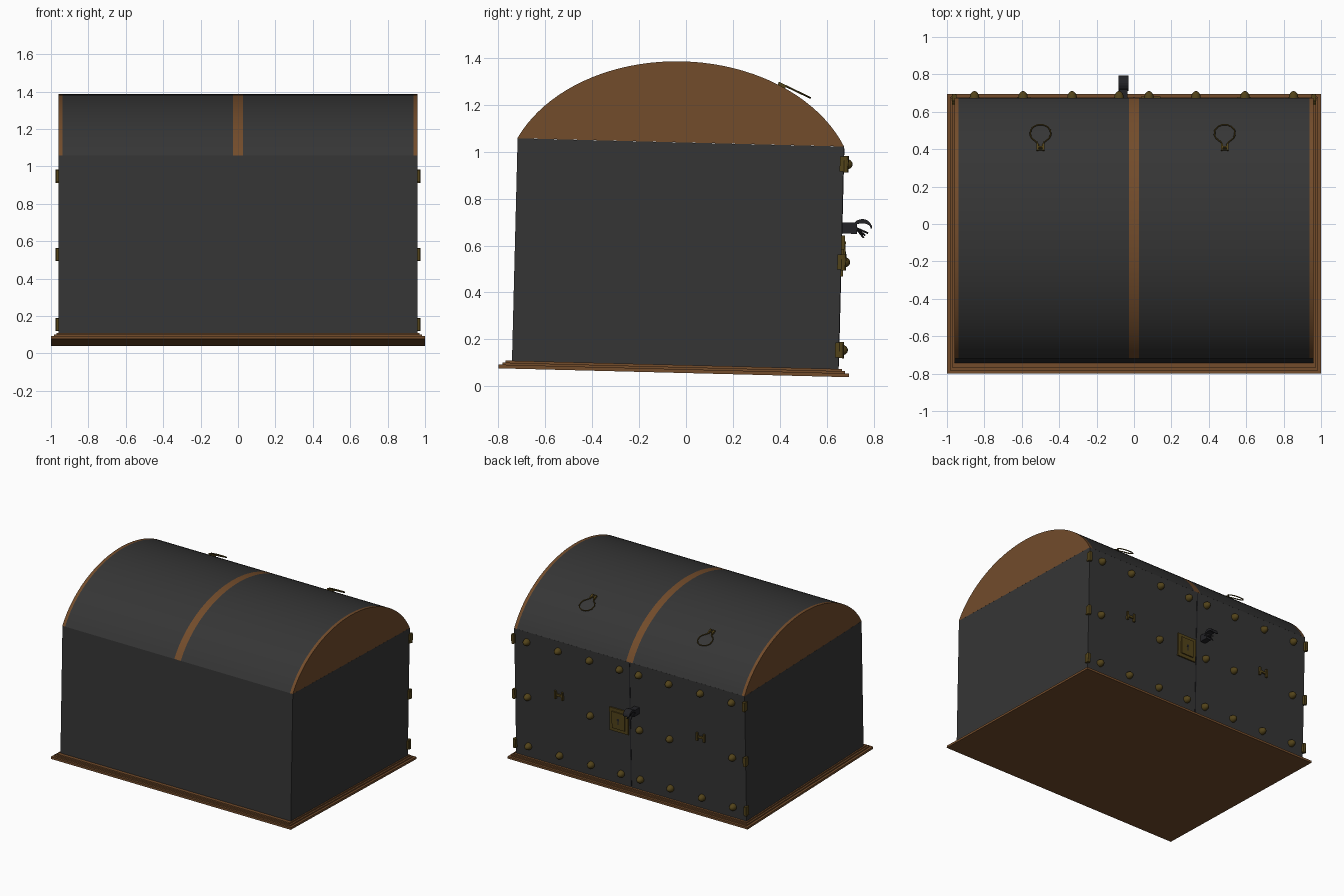
import bpy, bmesh, math
from mathutils import Matrix, Vector

if "Cube" in bpy.data.objects:
    bpy.data.objects.remove(bpy.data.objects["Cube"])

TILT = Matrix.Rotation(math.radians(-1.45), 4, 'X')   # whole chest leans slightly
CY = -0.049                                           # chest centre in y
BACK = 0.648                                          # back panel plane


def material(name, rgb):
    m = bpy.data.materials.new(name)
    m.diffuse_color = (*rgb, 1)
    m.use_nodes = True
    m.node_tree.nodes["Principled BSDF"].inputs["Base Color"].default_value = m.diffuse_color
    return m


GREY = material("charcoal_panel", (0.036, 0.036, 0.036))
WOOD = material("brown_wood", (0.17, 0.072, 0.024))
BRASS = material("dark_brass", (0.085, 0.056, 0.010))
BLACK = material("black_iron", (0.017, 0.017, 0.020))


def finish(name, bm, mats, smooth=False):
    bmesh.ops.recalc_face_normals(bm, faces=bm.faces)
    bm.transform(TILT)
    me = bpy.data.meshes.new(name)
    bm.to_mesh(me)
    bm.free()
    ob = bpy.data.objects.new(name, me)
    bpy.context.collection.objects.link(ob)
    for m in mats:
        me.materials.append(m)
    if smooth:
        bpy.ops.object.select_all(action='DESELECT')
        ob.select_set(True)
        bpy.context.view_layer.objects.active = ob
        bpy.ops.object.shade_smooth_by_angle(angle=math.radians(35))
    return ob


def add_box(bm, x0, x1, y0, y1, z0, z1):
    mat = Matrix.Translation(((x0 + x1) / 2, (y0 + y1) / 2, (z0 + z1) / 2)) @ \
        Matrix.Diagonal((x1 - x0, y1 - y0, z1 - z0, 1))
    bmesh.ops.create_cube(bm, size=1, matrix=mat)


def boxes(name, mat, *dims):
    bm = bmesh.new()
    for d in dims:
        add_box(bm, *d)
    return finish(name, bm, [mat])


def tube(name, mat, pts, r, matrix, cyclic=False):
    cu = bpy.data.curves.new(name, 'CURVE')
    cu.dimensions = '3D'
    cu.bevel_depth = r
    cu.bevel_resolution = 2
    cu.use_fill_caps = True
    sp = cu.splines.new('POLY')
    sp.points.add(len(pts) - 1)
    for p, q in zip(sp.points, pts):
        p.co = (*q, 1)
    sp.use_cyclic_u = cyclic
    tmp = bpy.data.objects.new("tmp", cu)
    bpy.context.collection.objects.link(tmp)
    dg = bpy.context.evaluated_depsgraph_get()
    me = bpy.data.meshes.new_from_object(tmp.evaluated_get(dg))
    bm = bmesh.new()
    bm.from_mesh(me)
    bm.transform(matrix)
    bpy.data.objects.remove(tmp)
    bpy.data.meshes.remove(me)
    return finish(name, bm, [mat], True)


# Stepped wooden base
for i, (hx, inset, z0, z1) in enumerate([(1.0, 0, .056, .072),
                                         (.983, .017, .072, .081),
                                         (.970, .030, .081, .090)]):
    boxes(f"base_step_{i + 1}", WOOD, (-hx, hx, -.802 + inset, .694 - inset, z0, z1))

# Body
boxes("chest_body", GREY, (-.96, .96, -.745, BACK, .088, 1.039))

# Domed lid: elliptical profile swept through x, wood strips and ends by x
A, B, ZC, HALF = .75, .548, .837, .697
tmax = math.asin(HALF / A)
N = 40
profile = []
for i in range(N + 1):
    t = -tmax + 2 * tmax * i / N
    profile.append((CY + A * math.sin(t), ZC + B * math.cos(t)))
bm = bmesh.new()
rings = [[bm.verts.new((x, y, z)) for y, z in profile]
         for x in (-.96, -.937, -.027, .027, .937, .96)]
for k, (r, s) in enumerate(zip(rings, rings[1:])):
    for i in range(N):
        f = bm.faces.new((r[i], r[i + 1], s[i + 1], s[i]))
        f.material_index = 1 if k % 2 == 0 else 0
    bm.faces.new((r[0], s[0], s[-1], r[-1]))
for r in (rings[0], rings[-1]):
    bm.faces.new(r).material_index = 1
finish("domed_lid", bm, [GREY, WOOD], True)

# Seam between the two back doors
boxes("door_seam", BLACK, (-.004, .004, BACK - .005, BACK + .002, .10, 1.03))

# Domed studs in three rows on the back
bm = bmesh.new()
for z, xs in ((.964, (.08, .331, .593, .853)),
              (.546, (.08, .331, .853)),
              (.171, (.08, .331, .593, .853))):
    for x in xs:
        for s in (-1, 1):
            if z == .546 and s * x == .08:
                continue                              # lock plate sits here
            bmesh.ops.create_uvsphere(
                bm, u_segments=16, v_segments=10, radius=1,
                matrix=Matrix.Translation((s * x, BACK, z)) @
                Matrix.Diagonal((.026, .039, .026, 1)))
finish("back_studs", bm, [BRASS], True)

# Corner hinges: side leaf and barrel
for s, side in ((-1, "left"), (1, "right")):
    bm = bmesh.new()
    for z in (.964, .546, .171):
        xs = sorted((s * .95, s * .972))
        add_box(bm, *xs, .632, .668, z - .032, z + .032)
        bmesh.ops.create_cone(bm, cap_ends=True, segments=12, radius1=.012, radius2=.012,
                              depth=.07, matrix=Matrix.Translation((s * .963, .658, z)))
    finish(f"{side}_hinges", bm, [BRASS])

# H-shaped brackets on the back doors
for s, side in ((-1, "left"), (1, "right")):
    x, z = s * .59, .63
    boxes(f"{side}_door_bracket", BRASS,
          (x - .036, x - .022, BACK - .005, BACK + .014, z - .03, z + .03),
          (x + .022, x + .036, BACK - .005, BACK + .014, z - .03, z + .03),
          (x - .03, x + .03, BACK - .005, BACK + .010, z - .008, z + .008))

# Lock plate with raised frame and keyhole
x0, x1, z0, z1 = .012, .168, .485, .660
boxes("lock_plate", BRASS, (x0, x1, BACK - .005, BACK + .010, z0, z1),
      (x0 + .025, x1 - .025, BACK, BACK + .018, z0 + .025, z1 - .025))
bm = bmesh.new()
add_box(bm, .086, .094, BACK, BACK + .020, .545, .575)
bmesh.ops.create_cone(bm, cap_ends=True, segments=16, radius1=.010, radius2=.010, depth=.01,
                      matrix=Matrix.Translation((.09, BACK + .015, .582)) @
                      Matrix.Rotation(math.pi / 2, 4, 'X'))
finish("keyhole", bm, [BLACK])

# Iron latch: block, curved thumb piece and loose prongs
boxes("latch_block", BLACK, (-.077, -.035, BACK, .712, .668, .716))
bm = bmesh.new()
arc = [(.735 + .042 * math.cos(a), .692 + .040 * math.sin(a))
       for a in [math.pi * i / 10 for i in range(11)]]
inner = [(.735 + .036 * math.cos(a), .692 + .022 * math.sin(a))
         for a in [math.pi * i / 10 for i in range(10, -1, -1)]]
L = [bm.verts.new((-.082, y, z)) for y, z in arc + inner]
R = [bm.verts.new((-.030, y, z)) for y, z in arc + inner]
n = len(L)
for i in range(n):
    j = (i + 1) % n
    bm.faces.new((L[i], L[j], R[j], R[i]))
for i in range(10):
    for q in (L, R):
        bm.faces.new((q[i], q[i + 1], q[n - 2 - i], q[n - 1 - i]))
finish("latch_thumb_piece", bm, [BLACK])
for i, (x, y, z) in enumerate([(-.068, .742, .652), (-.056, .760, .672), (-.044, .748, .662)]):
    tube(f"latch_prong_{i + 1}", BLACK, [(x, .705, .695), (x, y, z)], .004, Matrix())

# Pear-shaped loop handles on the lid with small H mounts
half = [(.012, 0), (.012, .030), (.020, .045), (.046, .068), (.055, .090),
        (.052, .118), (.036, .138), (.014, .148)]
loop = [(x, y, 0) for x, y in half] + [(-x, y, 0) for x, y in reversed(half)]
for xc, side in ((-.50, "left"), (.485, "right")):
    M = Matrix.Translation((xc, .364, 1.304)) @ Matrix.Rotation(math.radians(-24.2), 4, 'X')
    tube(f"{side}_lid_handle", BRASS, loop, .004, M, True)
    bm = bmesh.new()
    for s in (-1, 1):
        add_box(bm, s * .016 - .005, s * .016 + .005, -.002, .034, -.010, .004)
    add_box(bm, -.016, .016, .012, .020, -.010, .004)
    bm.transform(M)
    finish(f"{side}_handle_mount", bm, [BRASS])
